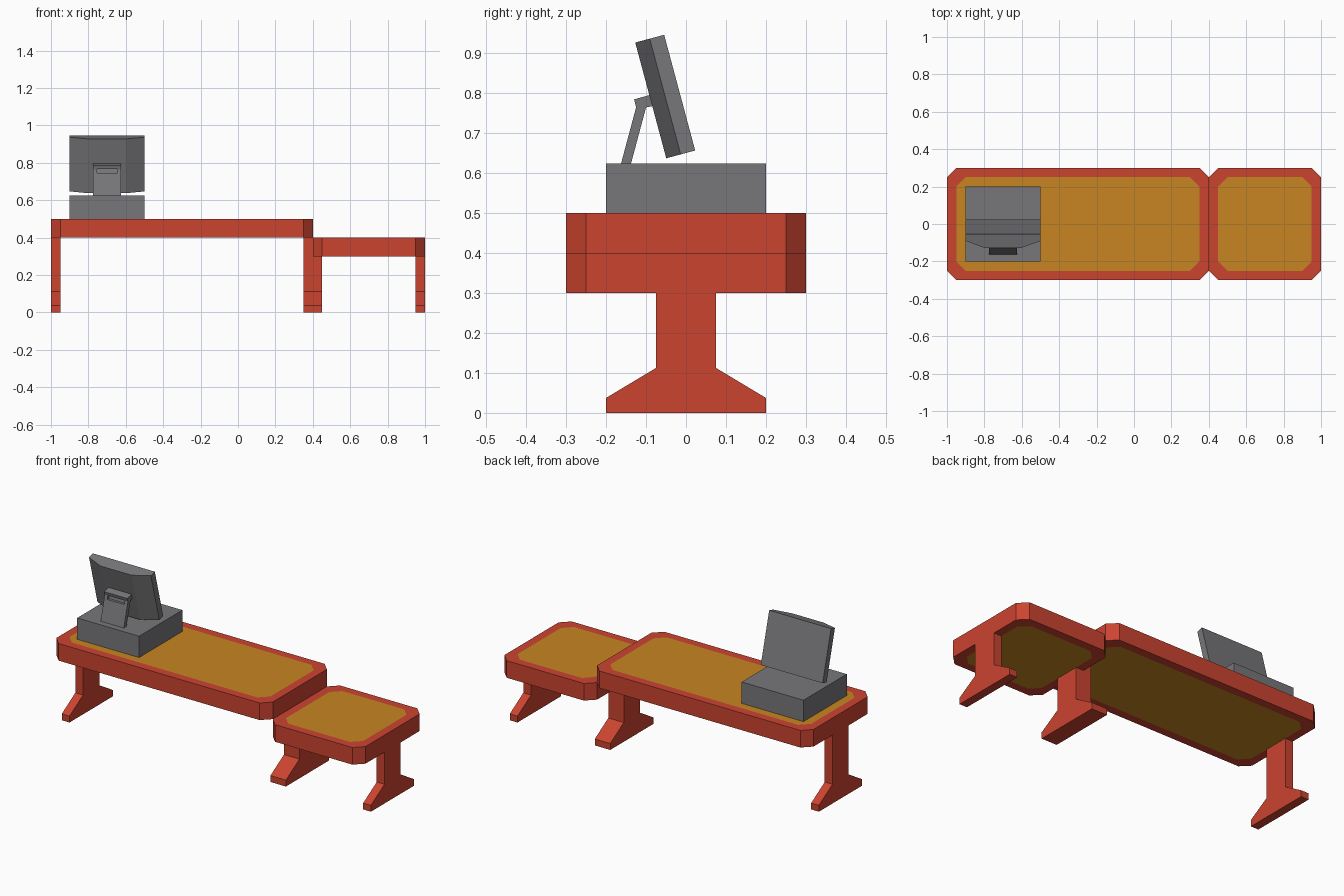
import bpy, bmesh, math
from mathutils import Vector

if "Cube" in bpy.data.objects:
    bpy.data.objects.remove(bpy.data.objects["Cube"])


def material(name, rgb):
    m = bpy.data.materials.new(name)
    m.diffuse_color = (*rgb, 1)
    m.use_nodes = True
    m.node_tree.nodes["Principled BSDF"].inputs["Base Color"].default_value = m.diffuse_color
    return m


RED = material("red frame", (0.60, 0.057, 0.030))
GOLD = material("gold panel", (0.57, 0.235, 0.016))
GREY = material("grey plastic", (0.185, 0.185, 0.195))


def finish(name, bm, *mats):
    bmesh.ops.recalc_face_normals(bm, faces=bm.faces)
    me = bpy.data.meshes.new(name)
    bm.to_mesh(me)
    bm.free()
    for m in mats:
        me.materials.append(m)
    ob = bpy.data.objects.new(name, me)
    bpy.context.collection.objects.link(ob)
    return ob


def loft(name, rings, *mats, cap_index=0):
    """Skin closed rings of points and cap both ends."""
    bm = bmesh.new()
    rows = [[bm.verts.new(p) for p in r] for r in rings]
    n = len(rows[0])
    for a, b in zip(rows, rows[1:]):
        for i in range(n):
            j = (i + 1) % n
            bm.faces.new((a[i], a[j], b[j], b[i]))
    for r in (rows[0], rows[-1]):
        bm.faces.new(r).material_index = cap_index
    return finish(name, bm, *mats)


def side_prism(name, profile, x0, x1, mat):
    """Extrude a (y, z) profile along x."""
    return loft(name, [[(x, y, z) for y, z in profile] for x in (x0, x1)], mat)


def octagon(x0, x1, h, z, c=0.05):
    return [(x0 + c, -h, z), (x1 - c, -h, z), (x1, -h + c, z), (x1, h - c, z),
            (x1 - c, h, z), (x0 + c, h, z), (x0, h - c, z), (x0, -h + c, z)]


def table_top(name, x0, x1, z0, z1):
    """Chamfered slab with gold panels inset above and below."""
    e = 0.05
    loft(name, [octagon(x0 + e, x1 - e, 0.25, z0), octagon(x0, x1, 0.3, z0),
                octagon(x0, x1, 0.3, z1), octagon(x0 + e, x1 - e, 0.25, z1)],
         RED, GOLD, cap_index=1)


# Desk, lower bench, and their flared legs
for label, x0, x1, z in (("desk", -1, 0.4, 0.4), ("bench", 0.4, 1, 0.3)):
    table_top(label + "_top", x0, x1, z, z + 0.1)
    half = [(0.2, 0), (0.2, 0.0375), (0.075, 0.1125), (0.075, z)]
    leg = half + [(-y, h) for y, h in reversed(half)]
    side_prism(label + "_left_leg", leg, x0, x0 + 0.05, RED)
    side_prism(label + "_right_leg", leg, x1 - 0.05, x1, RED)

# Computer base
side_prism("computer_base", [(-0.2, 0.5), (0.2, 0.5), (0.2, 0.625), (-0.2, 0.625)],
           -0.9, -0.5, GREY)

# Tilted monitor: plan outline (x, depth) swept along the tilted height
t = math.radians(15)
up = Vector((0, -math.sin(t), math.cos(t)))
back = Vector((0, -math.cos(t), -math.sin(t)))
corner = Vector((-0.7, 0.023, 0.657))
outline = [(-0.2, 0), (0.2, 0), (0.2, 0.0375), (0.1, 0.075), (-0.1, 0.075), (-0.2, 0.0375)]
loft("monitor", [[corner + Vector((x, 0, 0)) + back * d + up * h for x, d in outline]
                 for h in (0, 0.3)], GREY)

# Monitor stand with a hinge head, and a slot cut near its top
stand = side_prism("monitor_stand",
                   [(-0.1625, 0.625), (-0.1375, 0.625), (-0.1, 0.765), (-0.084, 0.768),
                    (-0.091, 0.796), (-0.13, 0.785), (-0.125, 0.765)],
                   -0.775, -0.625, GREY)
cutter = side_prism("slot_cutter",
                    [(-0.16, 0.745), (-0.115, 0.745), (-0.11, 0.766), (-0.16, 0.766)],
                    -0.755, -0.645, GREY)
cutter.hide_render = True
cutter.hide_viewport = True
cut = stand.modifiers.new("slot", 'BOOLEAN')
cut.operation = 'DIFFERENCE'
cut.solver = 'EXACT'
cut.object = cutter
